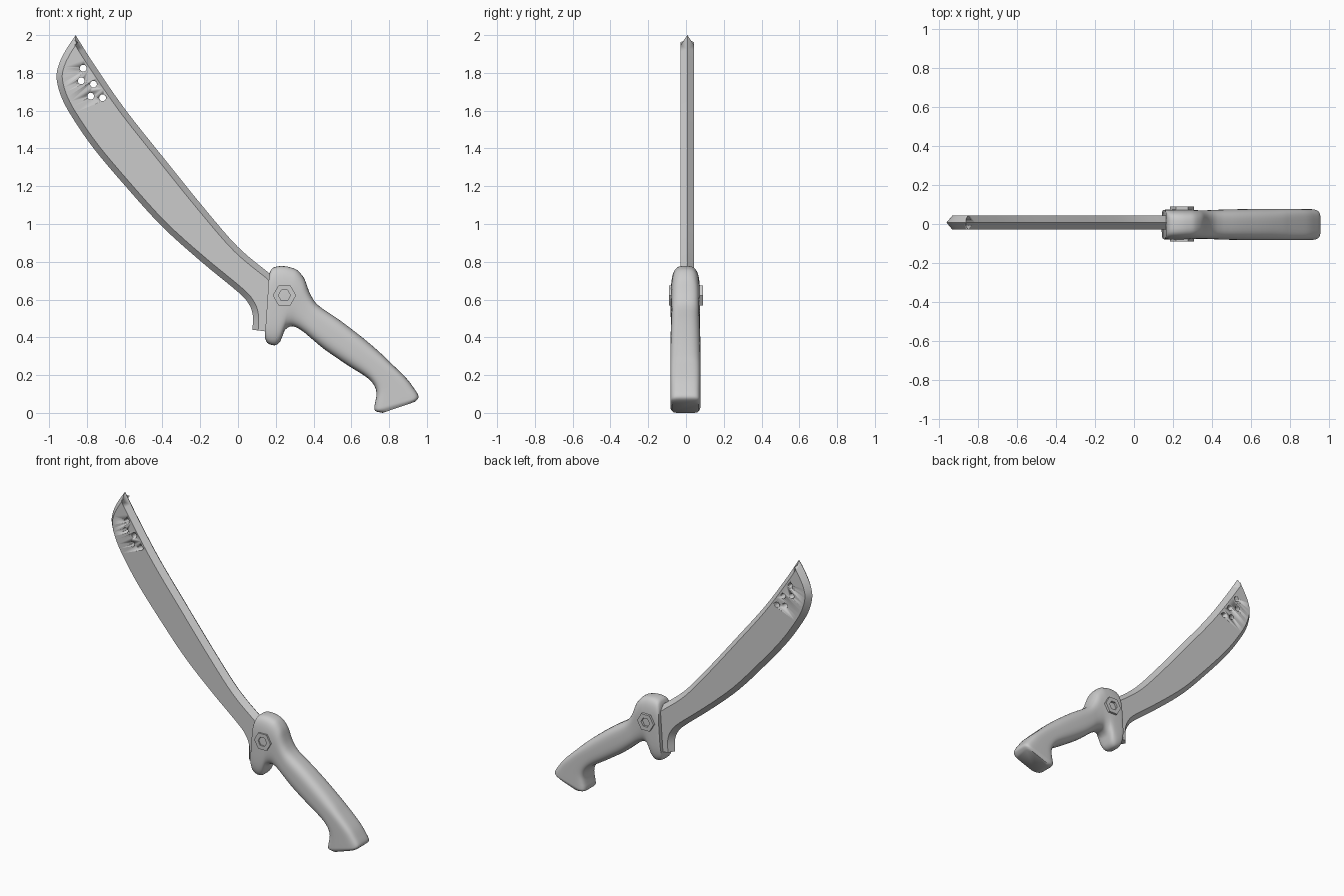
import bpy, bmesh, math
from mathutils import Vector, Matrix

if "Cube" in bpy.data.objects:
    bpy.data.objects.remove(bpy.data.objects["Cube"])


def smooth_path(pts, steps):
    """Catmull-Rom curve through the points, ends kept."""
    p = [Vector(q) for q in pts]
    p = [2 * p[0] - p[1]] + p + [2 * p[-1] - p[-2]]
    out = []
    for i in range(1, len(p) - 2):
        a, b, c, d = p[i - 1:i + 3]
        for s in range(steps):
            t = s / steps
            out.append(0.5 * (2 * b + (c - a) * t + (2 * a - 5 * b + 4 * c - d) * t * t
                              + (3 * b - a - 3 * c + d) * t ** 3))
    return out + [p[-2]]


def make_object(name, bm, angle=30):
    bmesh.ops.recalc_face_normals(bm, faces=bm.faces)
    mesh = bpy.data.meshes.new(name)
    bm.to_mesh(mesh)
    bm.free()
    ob = bpy.data.objects.new(name, mesh)
    bpy.context.collection.objects.link(ob)
    bpy.ops.object.select_all(action='DESELECT')
    ob.select_set(True)
    bpy.context.view_layer.objects.active = ob
    bpy.ops.object.shade_smooth_by_angle(angle=math.radians(angle))
    return ob


def bridge(bm, a, b):
    n = len(a)
    for i in range(n):
        bm.faces.new((a[i], a[(i + 1) % n], b[(i + 1) % n], b[i]))


def inset_outline(pts, widths):
    """Mitred inward offset of a counter-clockwise outline, one width per edge."""
    out = []
    for i, p in enumerate(pts):
        d1 = (p - pts[i - 1]).normalized()
        d2 = (pts[(i + 1) % len(pts)] - p).normalized()
        n1, n2 = Vector((-d1.y, d1.x)), Vector((-d2.y, d2.x))
        w1, w2 = widths[i - 1], widths[i]
        det = n1.x * n2.y - n1.y * n2.x
        if abs(det) < 1e-3:
            out.append(p + n1 * w1)
        else:
            out.append(p + Vector(((w1 * n2.y - w2 * n1.y) / det,
                                   (n1.x * w2 - n2.x * w1) / det)))
    return out


# Blade: curved outline with a sharp rim bevelled up to two flat sides
convex_edge = smooth_path([(-0.86, 2.0), (-0.915, 1.915), (-0.95, 1.84), (-0.96, 1.765),
                           (-0.93, 1.66), (-0.865, 1.545), (-0.76, 1.395), (-0.6, 1.205),
                           (-0.405, 0.99), (-0.2, 0.805), (0.0, 0.64), (0.055, 0.58),
                           (0.078, 0.52), (0.077, 0.44)], 4)
spine_edge = smooth_path([(0.2, 0.71), (0.165, 0.74), (0.0, 0.878), (-0.18, 1.085),
                          (-0.39, 1.345), (-0.6, 1.61), (-0.76, 1.842), (-0.86, 2.0)], 4)
outline = convex_edge + [Vector((0.2, 0.425))] + spine_edge[:-1]
widths = [0.03] * len(outline)
widths[len(convex_edge) - 1] = widths[len(convex_edge)] = 0.0
flat = inset_outline(outline, widths)
BLADE_Y, BLADE_T = 0.007, 0.036
bm = bmesh.new()
rim = [bm.verts.new((p.x, BLADE_Y, p.y)) for p in outline]
for side in (-1, 1):
    ring = [bm.verts.new((p.x, BLADE_Y + side * BLADE_T, p.y)) for p in flat]
    bridge(bm, rim, ring)
    bm.faces.new(ring)
bm.normal_update()
bmesh.ops.triangulate(bm, faces=[f for f in bm.faces if len(f.verts) > 4])
blade = make_object("blade", bm, 25)

# Five round holes near the tip
bm = bmesh.new()
for x, z in [(-0.82, 1.825), (-0.83, 1.758), (-0.765, 1.74), (-0.78, 1.677), (-0.717, 1.668)]:
    bmesh.ops.create_cone(bm, cap_ends=True, segments=20, radius1=0.018, radius2=0.018, depth=0.3,
                          matrix=Matrix.Translation((x, 0, z)) @ Matrix.Rotation(math.pi / 2, 4, 'X'))
cutter = make_object("hole_cutter", bm)
cutter.hide_render = True
mod = blade.modifiers.new("holes", 'BOOLEAN')
mod.object, mod.operation, mod.solver = cutter, 'DIFFERENCE', 'EXACT'
bpy.context.view_layer.objects.active = blade
bpy.ops.object.modifier_apply(modifier=mod.name)
bpy.data.objects.remove(cutter)

# Handle: guard, grip and pommel lofted from rounded sections
# upper points carry (x, z, half thickness), lower points (x, z)
upper = [(0.165, 0.735, 0.074), (0.18, 0.765, 0.077), (0.21, 0.776, 0.078), (0.245, 0.777, 0.078),
         (0.28, 0.77, 0.077), (0.315, 0.755, 0.076), (0.35, 0.713, 0.074), (0.37, 0.66, 0.073),
         (0.39, 0.615, 0.073), (0.43, 0.565, 0.075), (0.54, 0.49, 0.078), (0.67, 0.39, 0.08),
         (0.76, 0.312, 0.08), (0.80, 0.273, 0.08), (0.85, 0.225, 0.08), (0.897, 0.177, 0.08),
         (0.932, 0.13, 0.08), (0.954, 0.095, 0.08), (0.953, 0.075, 0.079), (0.935, 0.058, 0.07)]
lower = [(0.142, 0.40), (0.155, 0.37), (0.193, 0.357), (0.22, 0.373), (0.235, 0.405),
         (0.25, 0.44), (0.28, 0.458), (0.31, 0.452), (0.345, 0.43), (0.385, 0.397),
         (0.458, 0.336), (0.59, 0.246), (0.66, 0.203), (0.70, 0.172), (0.725, 0.137),
         (0.733, 0.10), (0.727, 0.06), (0.722, 0.033), (0.727, 0.010), (0.765, 0.0)]


def power(v, n):
    return math.copysign(abs(v) ** (2 / n), v)


SIDES = 40
bm = bmesh.new()
rings = []
sections = list(zip(smooth_path(upper, 3), smooth_path(lower, 3)))
for i, (a, b) in enumerate(sections):
    f = i / (len(sections) - 1)
    square = 3 + 3 * max(0, (f - 0.6) / 0.4) + max(0, 1 - f / 0.3)  # squarer towards both ends
    mid, half = (a.xy + b) / 2, (a.xy - b) / 2
    ring = []
    for k in range(SIDES):
        t = math.tau * (k + 0.5) / SIDES
        p = mid + half * power(math.cos(t), square)
        ring.append(bm.verts.new((p.x, -0.003 + a.z * power(math.sin(t), square), p.y)))
    rings.append(ring)
for a, b in zip(rings, rings[1:]):
    bridge(bm, a, b)
bm.faces.new(rings[0])
bm.faces.new(rings[-1])
make_object("handle", bm, 45)

# Plain raised six-sided ring on each side of the guard
for name, side in (("front_boss", -1), ("back_boss", 1)):
    bm = bmesh.new()
    loops = []
    for r, y in ((0.062, 0.05), (0.062, 0.089), (0.032, 0.089), (0.032, 0.05)):
        loops.append([bm.verts.new((0.246 + r * math.cos(math.tau * k / 6), side * y,
                                    0.622 + r * math.sin(math.tau * k / 6))) for k in range(6)])
    for i in range(4):
        bridge(bm, loops[i], loops[(i + 1) % 4])
    make_object(name, bm)
